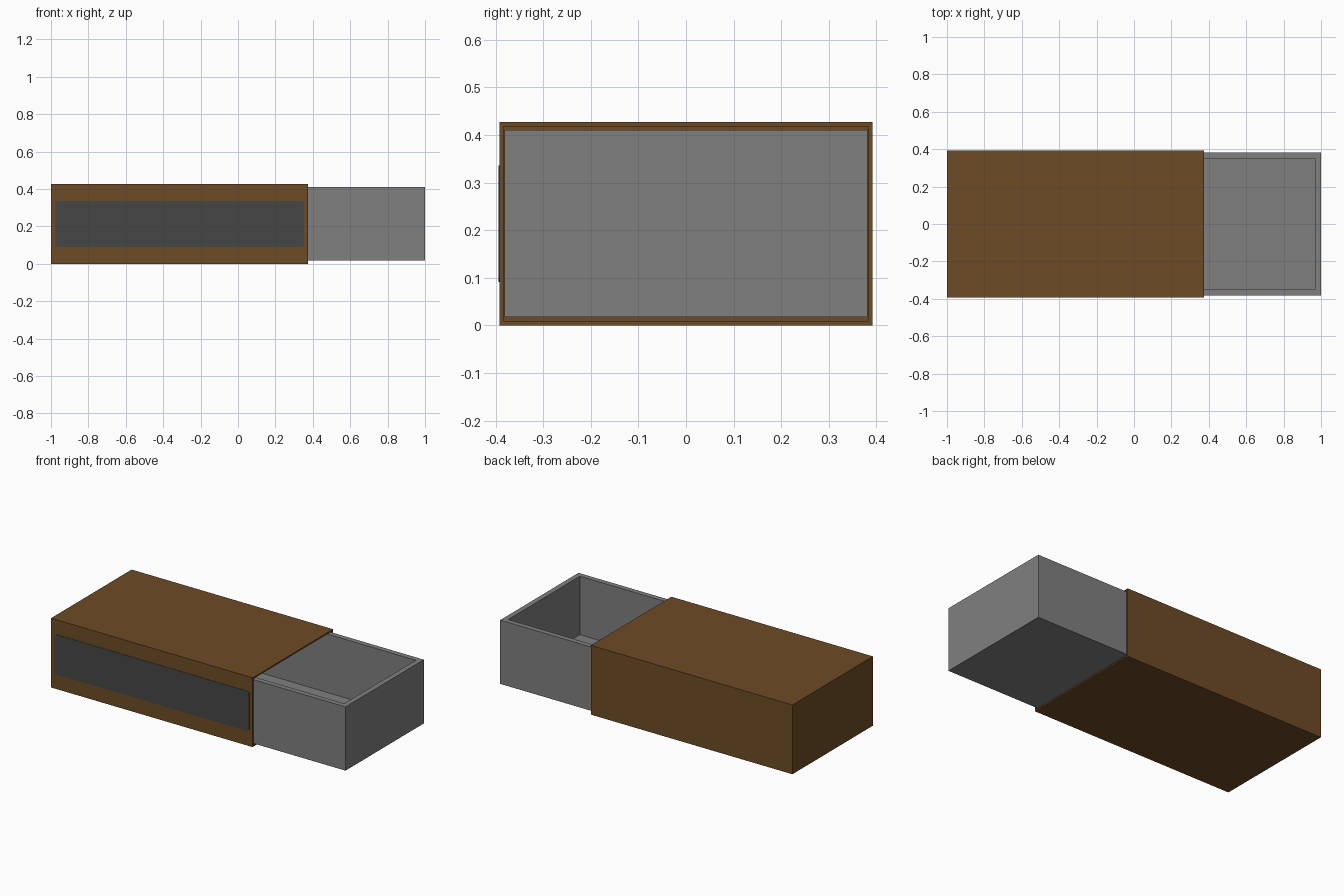
import bpy, bmesh, math
from mathutils import Vector

if "Cube" in bpy.data.objects:
    bpy.data.objects.remove(bpy.data.objects["Cube"])


def material(name, rgb):
    m = bpy.data.materials.new(name)
    m.diffuse_color = (*rgb, 1)
    m.use_nodes = True
    m.node_tree.nodes["Principled BSDF"].inputs["Base Color"].default_value = m.diffuse_color
    return m


brown = material("brown card", (0.153, 0.070, 0.019))
grey = material("grey card", (0.214, 0.214, 0.214))
dark = material("dark striking surface", (0.061, 0.061, 0.061))


def finish(bm, name, mat):
    bmesh.ops.recalc_face_normals(bm, faces=bm.faces)
    mesh = bpy.data.meshes.new(name)
    bm.to_mesh(mesh)
    bm.free()
    mesh.materials.append(mat)
    ob = bpy.data.objects.new(name, mesh)
    bpy.context.collection.objects.link(ob)
    return ob


def box(lo, hi):
    bm = bmesh.new()
    bmesh.ops.create_cube(bm, size=1)
    lo, hi = Vector(lo), Vector(hi)
    for v in bm.verts:
        v.co = (lo + hi) / 2 + v.co * (hi - lo)
    return bm


def open_box(name, lo, hi, opening, wall, depth, mat):
    """Box hollowed out from the face that looks along `opening`."""
    bm = box(lo, hi)
    bm.normal_update()
    face = max(bm.faces, key=lambda f: f.normal.dot(Vector(opening)))
    # the inset leaves the rim, then a copy of the opening is pushed inward
    bmesh.ops.inset_region(bm, faces=[face], thickness=wall, use_even_offset=True)
    res = bmesh.ops.extrude_discrete_faces(bm, faces=[face])
    for v in res["faces"][0].verts:
        v.co -= Vector(opening) * depth
    return finish(bm, name, mat)


# Sleeve: closed at the left end, open at the right
open_box("sleeve", (-1, -0.392, 0), (0.374, 0.392, 0.427), (1, 0, 0), 0.009, 1.362, brown)

# Tray: same length as the sleeve, pulled partly out
open_box("tray", (-0.374, -0.381, 0.018), (1, 0.381, 0.411), (0, 0, 1), 0.032, 0.36, grey)

# Striking strip: thin plate with rounded corners on the front of the sleeve
bm = box((-0.976, -0.394, 0.091), (0.352, -0.391, 0.336))
corners = [e for e in bm.edges if abs(e.verts[0].co.y - e.verts[1].co.y) > 0.001]
bmesh.ops.bevel(bm, geom=corners, offset=0.014, segments=4, profile=0.5, affect='EDGES')
finish(bm, "striking_strip", dark)
